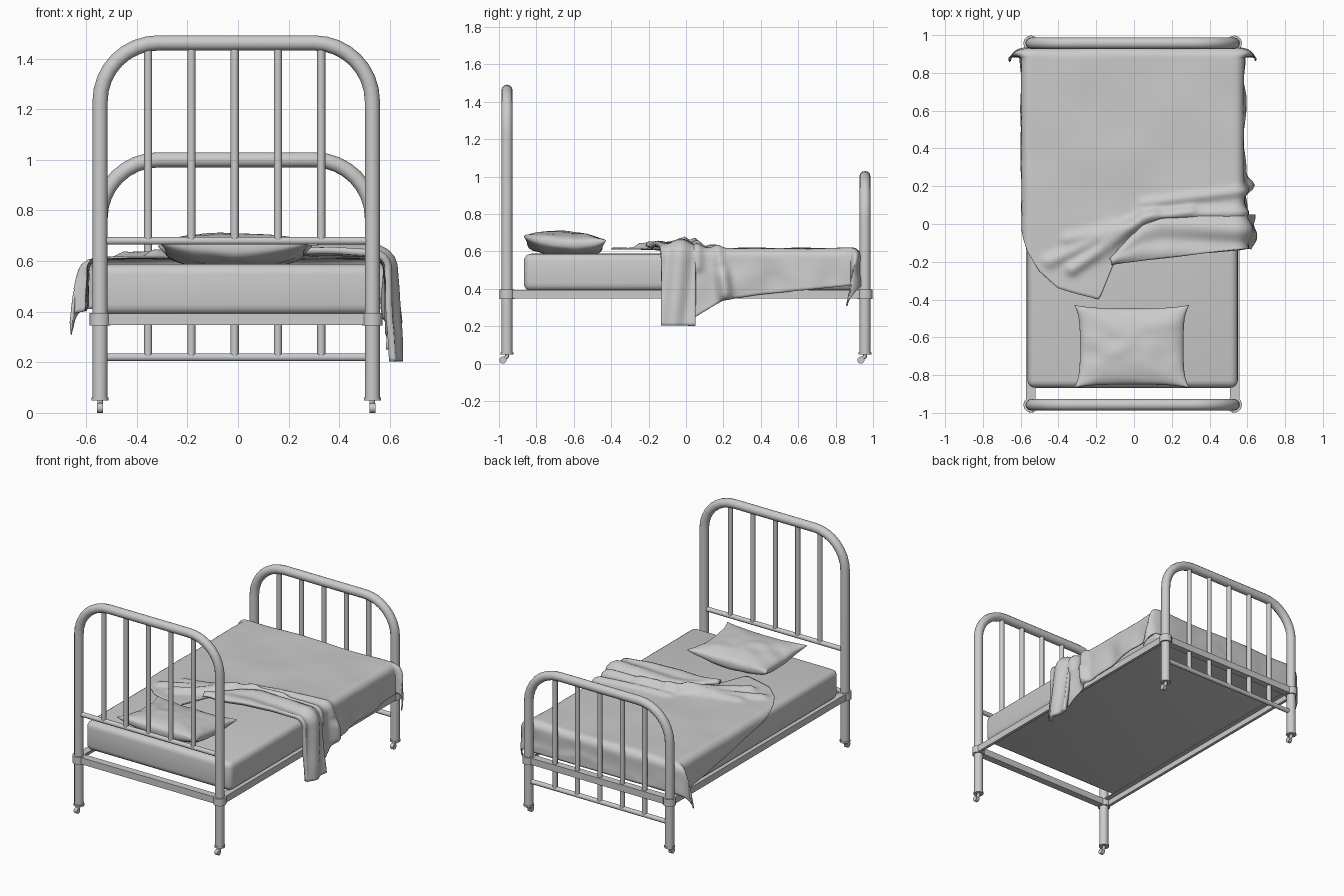
import bpy, bmesh
from math import sin, cos, pi, hypot, exp
from mathutils import Vector, noise

if "Cube" in bpy.data.objects:
    bpy.data.objects.remove(bpy.data.objects["Cube"])

CX = -0.007          # bed centre line
PX, PY = 0.538, 0.957  # post offsets


def finish(name, bm, smooth=True, angle=0.7):
    bmesh.ops.recalc_face_normals(bm, faces=bm.faces)
    me = bpy.data.meshes.new(name)
    bm.to_mesh(me)
    bm.free()
    ob = bpy.data.objects.new(name, me)
    bpy.context.collection.objects.link(ob)
    if smooth:
        bpy.ops.object.select_all(action='DESELECT')
        ob.select_set(True)
        bpy.context.view_layer.objects.active = ob
        bpy.ops.object.shade_smooth_by_angle(angle=angle)
    return ob


def box(name, lo, hi, bevel=0, seg=4):
    bm = bmesh.new()
    bmesh.ops.create_cube(bm, size=1)
    for v in bm.verts:
        v.co = [lo[i] + (v.co[i] + 0.5) * (hi[i] - lo[i]) for i in range(3)]
    if bevel:
        bmesh.ops.bevel(bm, geom=bm.edges[:], offset=bevel, segments=seg,
                        profile=0.5, affect='EDGES')
    return finish(name, bm, bevel > 0)


def tube(name, pts, r, res=4):
    cu = bpy.data.curves.new(name, 'CURVE')
    cu.dimensions = '3D'
    cu.bevel_depth, cu.bevel_resolution, cu.use_fill_caps = r, res, True
    sp = cu.splines.new('POLY')
    sp.points.add(len(pts) - 1)
    for p, co in zip(sp.points, pts):
        p.co = (*co, 1)
    ob = bpy.data.objects.new(name, cu)
    bpy.context.collection.objects.link(ob)
    bpy.ops.object.select_all(action='DESELECT')
    ob.select_set(True)
    bpy.context.view_layer.objects.active = ob
    bpy.ops.object.convert(target='MESH')
    bpy.ops.object.shade_smooth_by_angle(angle=0.9)
    return ob


# Head and foot frames: bent tube, lower rail, five bars
def end_frame(name, y, top, rail_z, bend=0.23):
    arc = [(PX - bend + bend * cos(i * pi / 16), top - bend + bend * sin(i * pi / 16))
           for i in range(9)]
    prof = [(PX, 0.055)] + arc
    pts = [(CX - x, y, z) for x, z in prof] + [(CX + x, y, z) for x, z in reversed(prof)]
    tube(name + "_hoop", pts, 0.03)
    tube(name + "_rail", [(CX - PX, y, rail_z), (CX + PX, y, rail_z)], 0.016, 3)
    for i in range(5):
        x = CX - 0.006 + 0.171 * (i - 2)
        tube(name + "_bar", [(x, y, rail_z), (x, y, top)], 0.016, 3)


end_frame("headboard", -PY, 1.462, 0.68)
end_frame("footboard", PY, 1.0, 0.22)

# Collars, foot caps and casters on each post
for sx in (-1, 1):
    for y in (-PY, PY):
        x = CX + sx * PX
        tube("post_collar", [(x, y, 0.345), (x, y, 0.395)], 0.041)
        tube("post_cap", [(x, y, 0.048), (x, y, 0.06)], 0.034)
        tube("caster_stem", [(x, y, 0.055), (x, y, 0.037), (x, y - 0.022, 0.022)], 0.011, 2)
        tube("caster_wheel", [(x - 0.012, y - 0.022, 0.019), (x + 0.012, y - 0.022, 0.019)], 0.019)

    # Angle iron side rail
    a, b = sorted((CX + sx * 0.565, CX + sx * 0.545))
    box("side_rail", (a, -PY, 0.347), (b, PY, 0.393))
    a, b = sorted((CX + sx * 0.56, CX + sx * 0.515))
    box("side_rail_flange", (a, -0.93, 0.385), (b, 0.93, 0.393))

# End rails under the hoops
for sy in (-1, 1):
    a, b = sorted((sy * 0.98, sy * 0.93))
    box("end_rail", (CX - PX, a, 0.347), (CX + PX, b, 0.393))

# Mattress
box("mattress", (CX - 0.557, -0.867, 0.388), (CX + 0.557, 0.9, 0.588), 0.04)


# Pillow: two puffed grids meeting at a seam, corners pulled out
def pillow():
    bm = bmesh.new()
    n = 32
    for side in (1, -1):
        g = []
        for i in range(n + 1):
            for j in range(n + 1):
                u, v = -cos(pi * i / n), -cos(pi * j / n)
                x = -0.012 + 0.305 * u * (1 - 0.1 * (1 - v ** 4))
                y = -0.648 + 0.22 * v * (1 - 0.08 * (1 - u ** 4))
                puff = ((1 - u * u) * (1 - v * v)) ** 0.36
                seam = 0.64 + 0.03 * u * u * v * v - 0.012 * v
                w = 0.012 * noise.noise(Vector((u * 2.6, v * 2.6, side))) * puff
                z = seam + side * 0.068 * puff + w
                g.append(bm.verts.new((x, y, max(z, 0.587))))
        for i in range(n):
            for j in range(n):
                k = i * (n + 1) + j
                bm.faces.new((g[k], g[k + 1], g[k + n + 2], g[k + n + 1]))
    bmesh.ops.remove_doubles(bm, verts=bm.verts[:], dist=0.0003)
    finish("pillow", bm, True, 1.2)


pillow()

# Blanket helpers
FX, FY, R, TOP = 0.54, 0.884, 0.045, 0.613


def table(pts, x):
    for (x0, y0), (x1, y1) in zip(pts, pts[1:]):
        if x <= x1:
            return y0 + (y1 - y0) * max(0, x - x0) / (x1 - x0)
    return pts[-1][1]


def ridge(x, y, x1, y1, x2, y2, h, w):
    d = Vector((x2 - x1, y2 - y1))
    p = Vector((x - x1, y - y1))
    k = min(1, max(0, p.dot(d) / d.length_squared))
    return h * exp(-((p - d * k).length / w) ** 2)


def drape(s, t, lift=0, flare=0, wave=0):
    """Lay a flat cloth point over the mattress edge."""
    ds = s - CX
    sg = 1 if ds > 0 else -1
    ox, oy = max(0, abs(ds) - FX), max(0, t - FY)
    o = hypot(ox, oy)
    a = min(o / R, pi / 2)
    hang = max(0, o - R * pi / 2)
    out = (R + lift) * sin(a) + flare * hang + wave * min(1, hang / 0.1)
    ux, uy = (ox / o, oy / o) if o else (0, 0)
    m = min(ox, oy)
    tail = 0.075 * (1 - exp(-m / 0.05))   # loose corner fold
    return (CX + sg * (min(abs(ds), FX) + out * ux + tail),
            min(t, FY) + min(out, 0.05) * uy - 0.3 * m + 0.15 * min(m, 0.06),
            TOP + lift * cos(a) - R * (1 - cos(a)) - hang)


def cloth(name, na, nb, func, thick):
    bm = bmesh.new()
    g = [[bm.verts.new(func(i / na, j / nb)) for j in range(nb + 1)] for i in range(na + 1)]
    for i in range(na):
        for j in range(nb):
            bm.faces.new((g[i][j], g[i + 1][j], g[i + 1][j + 1], g[i][j + 1]))
    ob = finish(name, bm, True, 1.1)
    mod = ob.modifiers.new("thickness", 'SOLIDIFY')
    mod.thickness, mod.offset = thick, 0
    return ob


# Main blanket: swooping head edge, tucked left side, hanging right side
HEAD = [(-0.62, 0.0), (-0.56, -0.15), (-0.5, -0.25), (-0.4, -0.34), (-0.3, -0.37),
        (-0.18, -0.4), (-0.1, -0.2), (0.05, -0.01), (0.15, 0.03), (0.95, 0.03)]
RIGHT_HEM = [(-0.4, 0.25), (0.05, 0.25), (0.2, 0.34), (0.4, 0.37), (0.9, 0.42)]
FOLDS = [(-0.45, -0.2, 0.1, 0.05, 0.022, 0.03), (-0.33, -0.24, 0.0, -0.02, 0.03, 0.03),
         (-0.35, -0.08, 0.3, 0.07, 0.018, 0.03), (0.05, 0.11, 0.62, 0.18, 0.016, 0.025),
         (0.05, 0.05, 0.65, 0.06, 0.025, 0.03)]


def blanket(a, b):
    t0 = table(HEAD, -0.62 + 1.55 * a)
    t = t0 + (1.11 - t0) * b
    left = CX - FX - table([(0.0, 0.075), (0.9, 0.24)], t)
    right = CX + FX + TOP - table(RIGHT_HEM, t) + 0.026
    s = left + (right - left) * a
    lift = sum(ridge(s, t, *f) for f in FOLDS)
    lift += 0.007 * noise.noise(Vector((s * 4, t * 4, 2)))
    wave = 0.006 * sin(t * 24) + 0.014 * noise.noise(Vector((s * 6, t * 8, 5)))
    wave += ridge(s, t, 0.5, 0.17, 0.8, 0.21, 0.05, 0.035)
    if s < 0:
        wave *= 0.4
    return drape(s, t, lift, 0.03, wave)


cloth("blanket", 100, 90, blanket, 0.008)

# Turned-back fold lying across the bed and hanging over the right side
LOW = [(-0.12, -0.205), (0.6, -0.132), (1.0, -0.13)]
HIGH = [(-0.12, -0.19), (0.05, 0.0), (0.15, 0.055), (1.0, 0.05)]


def fold(a, b):
    s = -0.12 + 1.088 * a
    lo, hi = table(LOW, s), table(HIGH, s)
    t = lo + (hi - lo) * b
    lift = 0.008 + 0.016 * sin(pi * b) + 0.01 * sin(b * 9 + s * 5) * min(1, a * 4)
    lift += 0.008 * noise.noise(Vector((s * 6, t * 9, 8)))
    return drape(s, t, lift + 0.008 * min(1, a * 3), 0.07)


cloth("blanket_fold", 70, 24, fold, 0.026)
